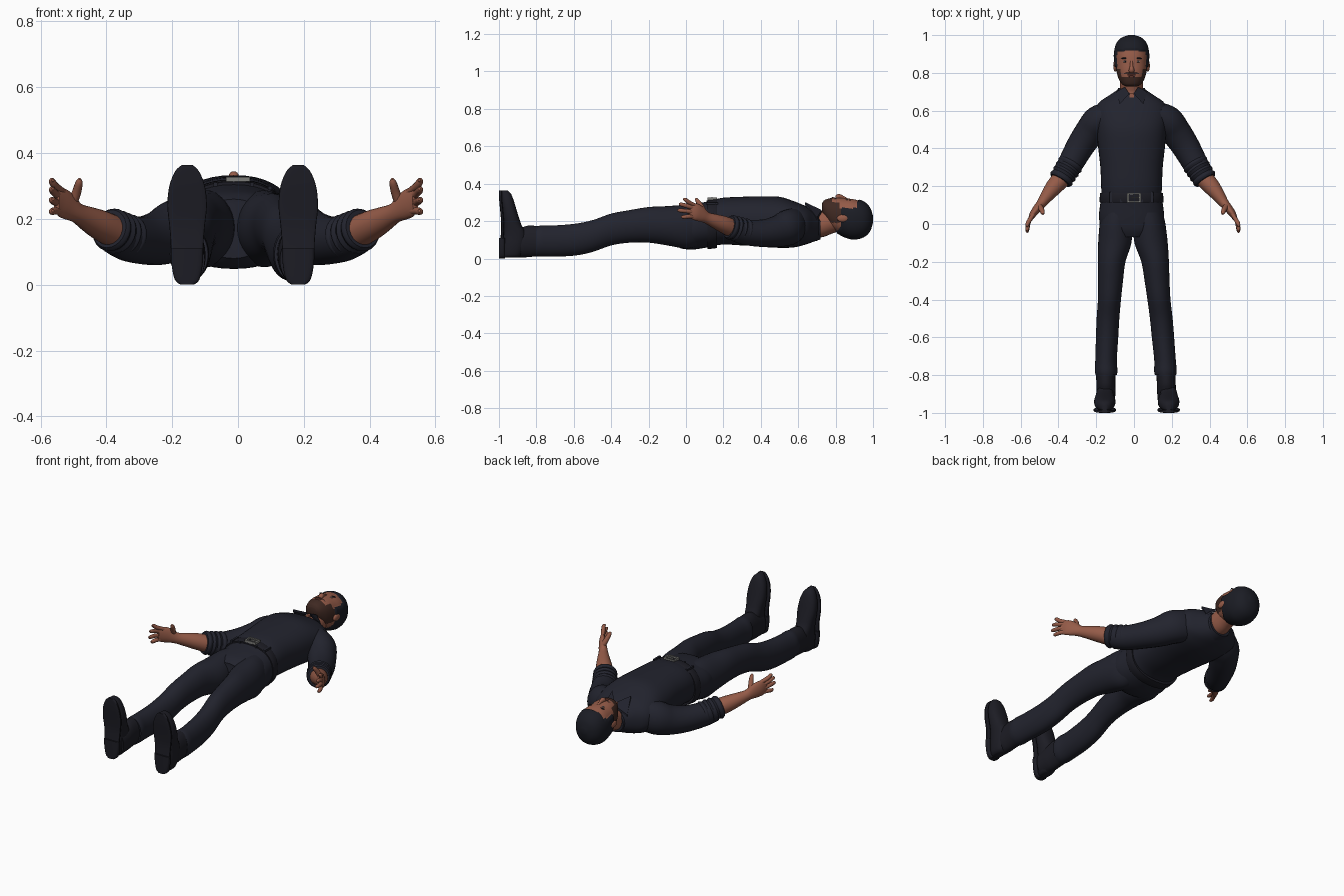
import bpy, bmesh, math
from mathutils import Vector
from mathutils.bvhtree import BVHTree

if "Cube" in bpy.data.objects:
    bpy.data.objects.remove(bpy.data.objects["Cube"])

UP, ALONG_BODY = Vector((0, 0, 1)), Vector((0, 1, 0))
MID = -0.013  # the trunk and head sit slightly off centre


def material(name, *rgb):
    mat = bpy.data.materials.new(name)
    mat.use_nodes = True
    mat.diffuse_color = (*rgb, 1)
    mat.node_tree.nodes["Principled BSDF"].inputs["Base Color"].default_value = (*rgb, 1)
    return mat


cloth = material("dark navy cloth", .016, .017, .027)
leather = material("dark leather", .012, .012, .018)
skin = material("skin", .30, .105, .065)
hair = material("hair", .011, .012, .018)
beard = material("beard", .05, .022, .016)
lip = material("lip", .20, .06, .045)
eye_grey = material("eye grey", .25, .2, .18)
metal = material("buckle metal", .2, .2, .19)


def finish(name, bm, mats, angle=40):
    bmesh.ops.recalc_face_normals(bm, faces=bm.faces[:])
    mesh = bpy.data.meshes.new(name)
    bm.to_mesh(mesh)
    bm.free()
    for mat in mats:
        mesh.materials.append(mat)
    for poly in mesh.polygons:
        poly.use_smooth = True
    mesh.set_sharp_from_angle(angle=math.radians(angle))
    ob = bpy.data.objects.new(name, mesh)
    bpy.context.scene.collection.objects.link(ob)
    return ob


def smooth_sections(sections, steps):
    """Catmull-Rom interpolation of section tuples."""
    pts = [sections[0], *sections, sections[-1]]
    out = []
    for a, b, c, d in zip(pts, pts[1:], pts[2:], pts[3:]):
        for k in range(steps):
            t = k / steps
            out.append([q + t / 2 * (r - p + t * (2*p - 5*q + 4*r - s + t * (3*(q - r) + s - p)))
                        for p, q, r, s in zip(a, b, c, d)])
    return out + [list(sections[-1])]


def loft(sections, axis=None, sides=24, power=2.0, steps=4):
    """Skin superellipse rings (x, y, z, half width, half depth) into a closed tube."""
    secs = smooth_sections(sections, steps)
    centres = [Vector(s[:3]) for s in secs]
    bm = bmesh.new()
    rings = []
    for i, (centre, sec) in enumerate(zip(centres, secs)):
        t = axis or (centres[min(i + 1, len(secs) - 1)] - centres[max(i - 1, 0)]).normalized()
        side = t.cross(UP if abs(t.z) < .95 else ALONG_BODY).normalized()
        over = side.cross(t)
        ring = []
        for k in range(sides):
            c, s = math.cos(math.tau * k / sides), math.sin(math.tau * k / sides)
            u = math.copysign(abs(c) ** (2 / power), c) * max(sec[3], .001)
            v = math.copysign(abs(s) ** (2 / power), s) * max(sec[4], .001)
            ring.append(bm.verts.new(centre + side * u + over * v))
        rings.append(ring)
    for r0, r1 in zip(rings, rings[1:]):
        for k in range(sides):
            n = (k + 1) % sides
            bm.faces.new((r0[k], r0[n], r1[n], r1[k]))
    bm.faces.new(rings[0])
    bm.faces.new(rings[-1])
    return bm


def body_loft(rows, **kw):
    """Trunk rows: (y, half width, lowest z, highest z)."""
    return loft([(MID, y, (lo + hi) / 2, w, (hi - lo) / 2) for y, w, lo, hi in rows],
                axis=ALONG_BODY, **kw)


def box(name, centre, size, mat):
    bm = bmesh.new()
    bmesh.ops.create_cube(bm, size=1)
    for v in bm.verts:
        v.co = Vector(centre) + v.co * Vector(size)
    return finish(name, bm, [mat], 20)


def ball(name, centre, size, mat):
    bm = bmesh.new()
    bmesh.ops.create_uvsphere(bm, u_segments=16, v_segments=10, radius=1)
    for v in bm.verts:
        v.co = Vector(centre) + v.co * Vector(size)
    return finish(name, bm, [mat])


# Trunk: shirt, hips, belt
finish("shirt", body_loft([
    (.14, .158, .065, .312), (.2, .161, .075, .325), (.3, .165, .07, .33), (.4, .176, .065, .332),
    (.5, .186, .057, .33), (.58, .195, .06, .305), (.64, .175, .075, .28),
    (.68, .12, .09, .255), (.71, .075, .11, .235)], sides=40, power=2.3), [cloth])
finish("trouser_hips", body_loft([
    (-.07, .09, .08, .26), (-.03, .155, .055, .28), (.03, .172, .048, .292),
    (.09, .168, .055, .3), (.15, .158, .068, .31)], sides=40, power=2.3), [cloth])
finish("belt", body_loft([(.115, .168, .052, .313), (.12, .17, .05, .315),
                          (.16, .167, .055, .32), (.165, .165, .057, .318)],
                         sides=40, power=2.3, steps=1), [leather])
for x in (-.11, -.055, .055, .11):
    box("belt_loop", (MID + x, .14, .316 - abs(x) * .2), (.012, .06, .012), cloth)

# Buckle frame and prong
for s in (-1, 1):
    box("buckle_side", (s * .032, .14, .32), (.009, .05, .014), metal)
    box("buckle_bar", (0, .14 + s * .021, .32), (.064, .008, .014), metal)
box("buckle_prong", (.01, .14, .324), (.045, .006, .008), metal)

# Neck, collar band and collar flaps
finish("neck", loft([(MID, .62, .19, .06, .07), (MID, .7, .178, .062, .068),
                     (MID, .76, .195, .06, .065), (MID, .82, .21, .055, .06)]), [skin])
finish("collar_band", loft([(MID, .675, .165, .085, .077), (MID, .7, .168, .078, .073),
                            (MID, .72, .165, .071, .062)], axis=ALONG_BODY), [cloth])
box("open_neckline", (MID, .672, .255), (.024, .045, .012), skin).rotation_euler.x = 0
for s in (-1, 1):
    bm = bmesh.new()
    corners = [(.012, .69, .262), (.035, .725, .245), (.083, .7, .205), (.062, .635, .288)]
    face = bm.faces.new([bm.verts.new((MID + s * x, y, z)) for x, y, z in corners])
    top = bmesh.ops.extrude_face_region(bm, geom=[face])["geom"]
    bmesh.ops.translate(bm, vec=(0, 0, .014), verts=[v for v in top if isinstance(v, bmesh.types.BMVert)])
    finish("collar_flap", bm, [cloth], 20)

# Head with hair and beard chosen by position
bm = body_loft([(.728, .03, .25, .295), (.74, .05, .215, .312), (.77, .069, .165, .322),
                (.81, .08, .14, .325), (.85, .085, .118, .322), (.9, .088, .107, .316),
                (.95, .077, .12, .299), (.98, .052, .15, .268), (.994, .015, .195, .225)],
               sides=64, power=2.2, steps=8)
bm.normal_update()
for f in bm.faces:
    x, y, z = f.calc_center_median() - Vector((MID, 0, 0))
    x = abs(x)
    jaw = z > .19 and (y < .778 or (x > .055 and y < .82 and z < .3))
    moustache = z > .28 and x < .036 and .796 < y < .806
    if y > .92 - x * .1 or (y > .79 and z < .2 + (y - .85) * 1.2) or (x > .068 and y > .83 and z < .27):
        f.material_index = 1
    elif jaw or moustache or (x > .066 and y < .84 and z < .27 and z > .2):
        f.material_index = 2
bmesh.ops.recalc_face_normals(bm, faces=bm.faces[:])
for v in bm.verts:  # thicken the hair
    if all(f.material_index == 1 for f in v.link_faces):
        v.co += v.normal * .006
face_tree = BVHTree.FromBMesh(bm)
finish("head", bm, [skin, hair, beard], 60)


def on_face(x, y):
    return face_tree.ray_cast(Vector((MID + x, y, 1)), -UP)[0]


# Face details
finish("nose", loft([(MID, .865, .312, .007, .008), (MID, .835, .325, .009, .012),
                     (MID, .815, .33, .015, .015), (MID, .805, .322, .013, .009)], sides=16), [skin])
ball("lower_lip", on_face(0, .783), (.02, .005, .004), lip)
ball("upper_lip", on_face(0, .791), (.022, .004, .004), lip)
for s in (-1, 1):
    ball("eye", on_face(s * .034, .86), (.012, .005, .003), eye_grey)
    ball("pupil", on_face(s * .034, .86) + UP * .002, (.004, .004, .002), hair)
    ball("eyebrow", on_face(s * .036, .877), (.019, .004, .004), hair)
    ball("ear", (MID + s * .086, .838, .215), (.011, .032, .02), skin)

# Arms and hands
for s in (-1, 1):
    def limb(name, rows, mat, **kw):
        return finish(name, loft([(s * x - .006, *rest) for x, *rest in rows], **kw), [mat])

    limb("sleeve", [(.12, .58, .18, .07, .09), (.18, .545, .165, .084, .095), (.225, .49, .145, .08, .085),
                    (.277, .414, .135, .074, .074), (.33, .32, .14, .067, .068),
                    (.365, .265, .155, .062, .064)], cloth)
    # Rolled cuff made of soft ridges
    ridges = []
    for k in range(9):
        t, r = k / 8, .064 + (.007 if k % 2 else 0) - k * .0006
        ridges.append((.325 + .06 * t, .325 - .095 * t, .142 + .028 * t, r, r))
    limb("rolled_cuff", ridges, cloth, steps=3)
    limb("forearm_and_palm", [(.35, .27, .15, .05, .05), (.41, .205, .18, .046, .046),
                              (.45, .155, .2, .036, .038), (.483, .11, .218, .026, .031),
                              (.508, .08, .236, .022, .041), (.53, .05, .25, .018, .045),
                              (.545, .02, .255, .01, .036)], skin)
    fingers = {"index": (.283, -.015, .318), "middle": (.264, -.037, .292),
               "ring": (.244, -.045, .26), "little": (.224, -.025, .225)}
    for name, (base, tip_y, tip_z) in fingers.items():
        limb(name + "_finger", [(.528, .05, base, .011, .011),
                                (.55, .015, (base + tip_z) / 2, .0115, .0115),
                                (.559, tip_y + .012, tip_z - .003, .01, .01),
                                (.557, tip_y, tip_z, .004, .004)], skin, sides=12)
    limb("thumb", [(.5, .1, .24, .016, .016), (.485, .08, .28, .014, .014),
                   (.477, .06, .31, .011, .011), (.475, .052, .322, .004, .004)], skin, sides=12)

# Legs and boots, spreading a little towards the left side
for s in (-1, 1):
    def shift(x, y):
        return s * x - (y + .35) * .022

    legs = [(.078, .06, .175, .083, .11), (.088, 0, .17, .086, .117), (.096, -.1, .175, .088, .105),
            (.115, -.2, .18, .073, .095), (.123, -.3, .172, .066, .087), (.131, -.4, .155, .061, .085),
            (.141, -.5, .12, .06, .085), (.148, -.6, .1, .059, .085), (.156, -.72, .093, .057, .083),
            (.157, -.775, .093, .06, .083), (.157, -.8, .092, .056, .08)]
    finish("trouser_leg", loft([(shift(x, y), y, *rest) for x, y, *rest in legs],
                               axis=ALONG_BODY, sides=32), [cloth])
    shaft = [(-.76, .093, .052, .078), (-.84, .092, .05, .084), (-.88, .085, .05, .08), (-.95, .075, .046, .07)]
    finish("boot_shaft", loft([(shift(.16, y), y, z, w, d) for y, z, w, d in shaft],
                              axis=ALONG_BODY), [leather])

    # Foot rows: (z, half width, sole y, instep y)
    foot = [(.005, .022, -.985, -.9), (.02, .036, -.985, -.88), (.07, .045, -.985, -.86),
            (.13, .047, -.98, -.855), (.18, .051, -.978, -.88), (.24, .057, -.982, -.9),
            (.3, .051, -.988, -.918), (.345, .033, -.99, -.935), (.364, .013, -.99, -.955)]
    fx = shift(.169, -1)
    finish("boot_foot", loft([(fx, (a + b) / 2, z, w, (b - a) / 2) for z, w, a, b in foot],
                             axis=UP, power=2.4), [leather])
    finish("boot_sole", loft([(fx, a - .002, z, w + .003, .008) for z, w, a, b in foot],
                             axis=UP, power=4), [leather])
    finish("boot_heel", loft([(fx, -.984, z, w, .016) for z, w in
                              ((0, .02), (.015, .037), (.06, .047), (.11, .049))],
                             axis=UP, power=4), [leather])
